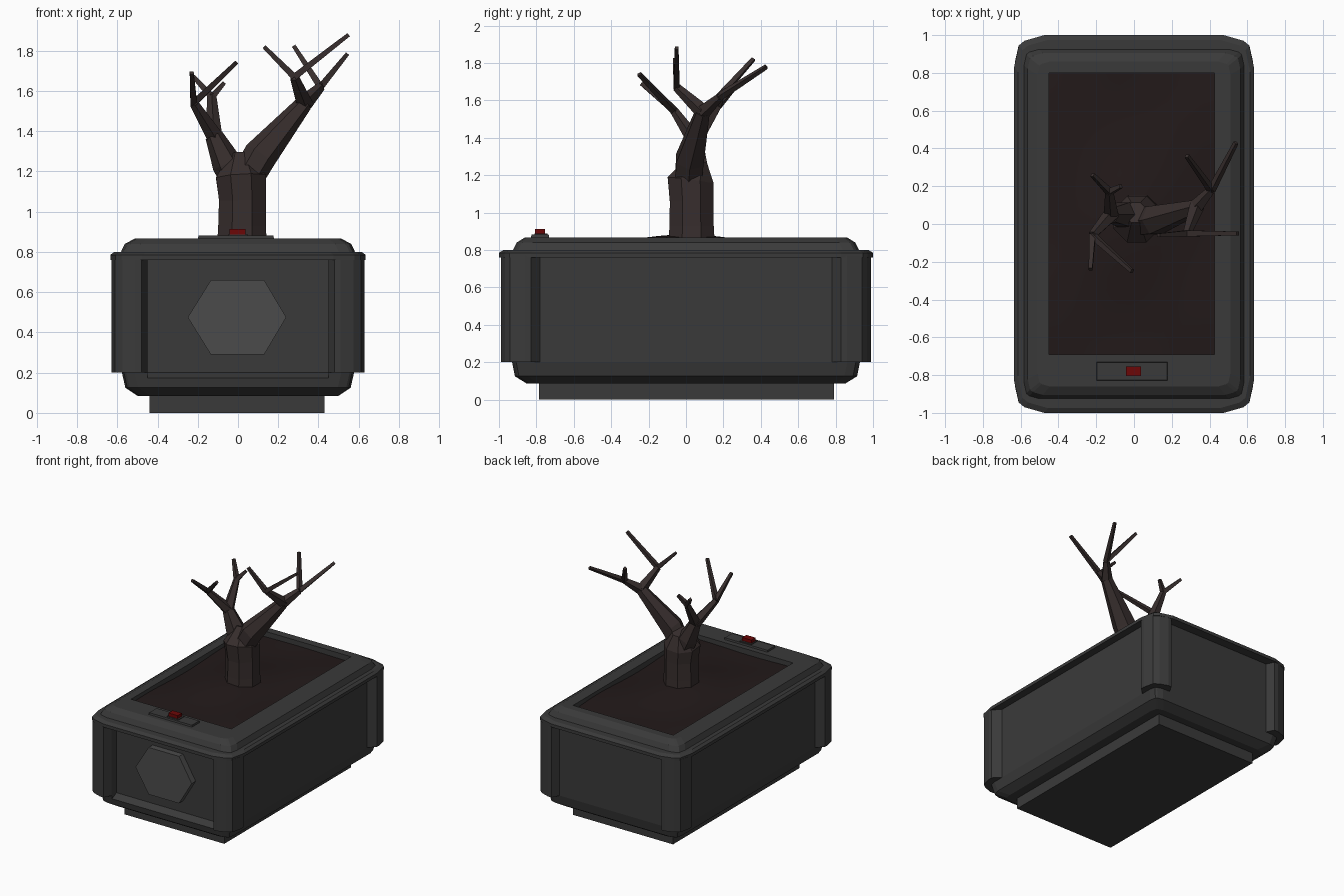
import bpy, bmesh, math
from mathutils import Vector

if "Cube" in bpy.data.objects:
    bpy.data.objects.remove(bpy.data.objects["Cube"])


def material(name, rgb):
    m = bpy.data.materials.new(name)
    m.diffuse_color = (*rgb, 1)
    m.use_nodes = True
    m.node_tree.nodes["Principled BSDF"].inputs["Base Color"].default_value = m.diffuse_color
    return m


DARK = material("dark_grey", (0.042, 0.042, 0.042))
MID = material("mid_grey", (0.07, 0.07, 0.07))
BARK = material("bark", (0.038, 0.027, 0.026))
SOIL = material("soil", (0.016, 0.010, 0.010))
RED = material("red", (0.15, 0.002, 0.002))


def finish(name, bm, mat):
    bmesh.ops.remove_doubles(bm, verts=bm.verts, dist=1e-5)
    bmesh.ops.recalc_face_normals(bm, faces=bm.faces)
    me = bpy.data.meshes.new(name)
    bm.to_mesh(me)
    bm.free()
    ob = bpy.data.objects.new(name, me)
    bpy.context.collection.objects.link(ob)
    me.materials.append(mat)
    return ob


def loft(name, rings, mat, caps=True):
    bm = bmesh.new()
    rows = [[bm.verts.new(p) for p in r] for r in rings]
    n = len(rows[0])
    for a, b in zip(rows, rows[1:]):
        for i in range(n):
            j = (i + 1) % n
            bm.faces.new((a[i], a[j], b[j], b[i]))
    if caps:
        bm.faces.new(rows[0])
        bm.faces.new(rows[-1])
    return finish(name, bm, mat)


def box(name, x0, x1, y0, y1, z0, z1, mat, inset=0.0):
    def rect(z, d):
        return [(x0 + d, y0 + d, z), (x1 - d, y0 + d, z),
                (x1 - d, y1 - d, z), (x0 + d, y1 - d, z)]
    return loft(name, [rect(z0, 0), rect(z1, inset)], mat)


def ring(a, b, z, k=1.0):
    """Rectangle with faceted corners (size k), 16 points."""
    q = [(a, b - 0.17 * k), (a - 0.025 * k, b - 0.055 * k),
         (a - 0.055 * k, b - 0.03 * k), (a - 0.16 * k, b)]
    pts = []
    for sx, sy in ((1, 1), (-1, 1), (-1, -1), (1, -1)):
        c = [(sx * x, sy * y, z) for x, y in q]
        pts += c if sx * sy > 0 else c[::-1]
    return pts


# Foot and main body
box("foot", -0.44, 0.43, -0.785, 0.79, 0, 0.1, DARK)
body = loft("planter_body", [ring(0.50, 0.85, 0.085, 0.4), ring(0.56, 0.915, 0.125, 0.4),
                             ring(0.577, 0.93, 0.20, 0.4), ring(0.577, 0.93, 0.77, 0.4)], DARK)

# Recess in the front face, with a sloping ledge
side = [(-1.2, 0.03), (-0.93, 0.17), (-0.87, 0.2), (-0.87, 0.76), (-1.2, 0.76)]
cutter = loft("recess_cutter", [[(x, y, z) for y, z in side] for x in (-0.45, 0.45)], DARK)
cutter.hide_render = True
cutter.hide_set(True)
mod = body.modifiers.new("recess", 'BOOLEAN')
mod.operation = 'DIFFERENCE'
mod.solver = 'EXACT'
mod.object = cutter

# Hexagonal front plate
hexa = [(-0.25, 0.475), (-0.135, 0.29), (0.13, 0.29), (0.24, 0.475), (0.13, 0.66), (-0.135, 0.66)]
loft("front_plate", [[(x, y, z) for x, z in hexa] for y in (-0.86, -0.92)], MID)

# Corner posts
post = [(0.56, 0.78), (0.577, 0.78), (0.63, 0.83), (0.63, 0.86), (0.612, 0.94), (0.575, 0.968),
        (0.51, 0.99), (0.48, 0.99), (0.45, 0.93), (0.45, 0.86), (0.56, 0.86)]
for sx, sx_name in ((-1, "left"), (1, "right")):
    for sy, sy_name in ((-1, "front"), (1, "back")):
        loft(f"corner_post_{sy_name}_{sx_name}",
             [[(sx * x, sy * y, z) for x, y in post] for z in (0.2, 0.77)], DARK)

# Stepped rim with a rectangular opening
X0, X1, Y0, Y1 = -0.45, 0.425, -0.69, 0.80


def opening(z):
    return [(x, y, z) for x, y in ((X1, Y1), (X0, Y1), (X0, Y0), (X1, Y0)) for _ in range(4)]


rim_bm = bmesh.new()
rim_rings = [ring(0.55, 0.90, 0.76, 0.5), ring(0.635, 1.0, 0.76), ring(0.635, 1.0, 0.785),
             ring(0.615, 0.975, 0.80), ring(0.582, 0.925, 0.80, 0.5),
             ring(0.563, 0.905, 0.84, 0.5), ring(0.51, 0.86, 0.868, 0.4),
             opening(0.868), opening(0.77)]
for a, b in zip(rim_rings, rim_rings[1:]):
    for i in range(16):
        j = (i + 1) % 16
        pts = []
        for p in (a[i], a[j], b[j], b[i]):
            if p not in pts:
                pts.append(p)
        if len(pts) > 2:
            rim_bm.faces.new([rim_bm.verts.new(p) for p in pts])
finish("rim", rim_bm, DARK)

# Gently mounded soil
bm = bmesh.new()
bmesh.ops.create_grid(bm, x_segments=14, y_segments=22, size=1)
for v in bm.verts:
    v.co.x = X0 + (v.co.x + 1) / 2 * (X1 - X0)
    v.co.y = Y0 + (v.co.y + 1) / 2 * (Y1 - Y0)
    d2 = (v.co.x / 0.34) ** 2 + (v.co.y / 0.5) ** 2
    v.co.z = 0.824 + 0.048 * math.exp(-d2) + 0.012 * math.sin(7 * v.co.x + 2) * math.cos(6 * v.co.y)
soil = finish("soil", bm, SOIL)
for p in soil.data.polygons:
    p.use_smooth = True
if soil.data.polygons[0].normal.z < 0:
    soil.data.flip_normals()

# Control plate and button
box("control_plate", -0.2, 0.18, -0.83, -0.73, 0.86, 0.882, DARK, 0.004)
box("button_base", -0.05, 0.05, -0.81, -0.74, 0.88, 0.888, DARK)
box("red_button", -0.042, 0.038, -0.806, -0.754, 0.885, 0.913, RED)


# Tree
def limb(name, path, radii, sides):
    pts = [Vector(p) for p in path]
    rings = []
    for i, p in enumerate(pts):
        t = (pts[min(i + 1, len(pts) - 1)] - pts[max(i - 1, 0)]).normalized()
        u = Vector((0, 1, 0))
        u = (u - t * t.dot(u)).normalized()
        w = t.cross(u)
        angs = [2 * math.pi * (k + 0.5) / sides for k in range(sides)]
        rings.append([p + radii[i] * (u * math.cos(a) + w * math.sin(a)) for a in angs])
    return loft(name, rings, BARK)


limb("trunk", [(0.02, 0.03, 0.82), (0.02, 0.03, 0.93), (0.022, 0.03, 1.06), (0.015, 0.025, 1.17),
               (0.01, 0.06, 1.28)], [0.135, 0.128, 0.126, 0.134, 0.06], 8)
FORK_R, FORK_L = (0.33, 0.09, 1.54), (-0.12, 0.05, 1.38)
limb("right_bough", [(0.03, 0.01, 1.14), (0.11, 0.02, 1.28), FORK_R], [0.08, 0.085, 0.042], 6)
limb("left_bough", [(0.0, 0.05, 1.12), (-0.055, 0.05, 1.24), FORK_L], [0.07, 0.075, 0.045], 6)

branches = [
    (FORK_R, (0.41, 0.18, 1.62), [(0.54, 0.43, 1.78), (0.28, 0.36, 1.82)]),
    (FORK_R, (0.28, -0.05, 1.67), [(0.55, -0.05, 1.88), (0.13, -0.06, 1.82)]),
    (FORK_L, (-0.22, -0.06, 1.54), [(-0.01, -0.25, 1.74), (-0.23, -0.24, 1.69)]),
    (FORK_L, (-0.13, 0.17, 1.57), [(-0.07, 0.20, 1.64), (-0.22, 0.26, 1.67)]),
]
for i, (start, node, tips) in enumerate(branches, 1):
    limb(f"branch_{i}", [start, node], [0.043, 0.024], 5)
    for j, tip in enumerate(tips, 1):
        limb(f"twig_{i}_{j}", [node, tip], [0.023, 0.014], 4)
